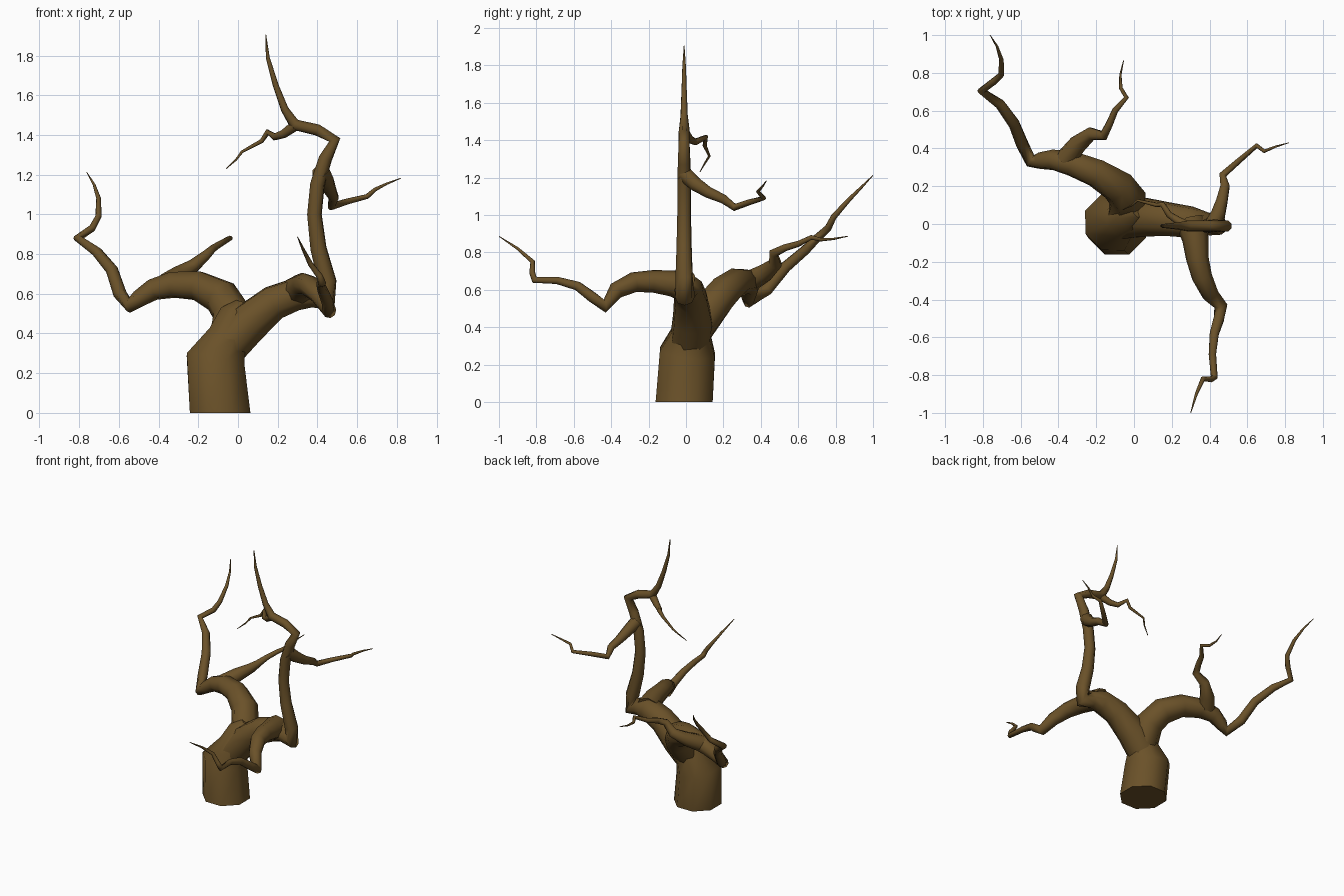
import bpy, bmesh, math
from mathutils import Vector

bark = bpy.data.materials.new("brown bark")
bark.diffuse_color = (0.145, 0.083, 0.022, 1)


def limb(name, pts, sides=8):
    """Sweep a ring along points given as (x, y, z, radius)."""
    bm = bmesh.new()
    pos = [Vector(p[:3]) for p in pts]
    n = len(pos)
    side = Vector((0.92, 0.38, 0.05))
    rings = []
    for i, p in enumerate(pos):
        a = (p - pos[i - 1]).normalized() if i else Vector()
        b = (pos[i + 1] - p).normalized() if i < n - 1 else Vector()
        t = (a + b).normalized()
        if i == 0 and p.z == 0:
            t = Vector((0, 0, 1))            # flat foot on the ground
        side = side - t * side.dot(t)
        if side.length < 0.05:
            side = t.orthogonal()
        side.normalize()
        up = t.cross(side)
        ring = []
        for k in range(sides):
            ang = 2 * math.pi * k / sides
            ring.append(bm.verts.new(p + (side * math.cos(ang) + up * math.sin(ang)) * pts[i][3]))
        rings.append(ring)
    for r0, r1 in zip(rings, rings[1:]):
        for k in range(sides):
            j = (k + 1) % sides
            bm.faces.new((r0[k], r0[j], r1[j], r1[k]))
    bm.faces.new(rings[0][::-1])
    bm.faces.new(rings[-1])
    me = bpy.data.meshes.new(name)
    bm.to_mesh(me)
    bm.free()
    me.materials.append(bark)
    ob = bpy.data.objects.new(name, me)
    bpy.context.collection.objects.link(ob)
    for f in me.polygons:
        f.use_smooth = len(f.vertices) == 4
    return ob


# trunk, narrowing into the fork
limb("trunk", [(-.09, -.01, 0, .165), (-.113, .008, .265, .16),
               (-.055, .03, .375, .108), (-.005, .06, .48, .1), (.03, .08, .54, .05)])

# right bough that turns into the tall upright stem
limb("right_bough", [(-.07, .02, .32, .11), (.04, .035, .44, .11), (.18, .025, .555, .092),
                     (.3, .01, .6, .085), (.39, 0, .59, .062), (.455, -.005, .56, .053),
                     (.45, -.01, .66, .048), (.405, -.01, .83, .042), (.385, -.01, 1.0, .038),
                     (.4, -.01, 1.15, .038), (.44, -.01, 1.28, .035), (.487, -.01, 1.375, .032),
                     (.4, -.01, 1.425, .03), (.285, -.01, 1.452, .03), (.235, -.01, 1.53, .02),
                     (.19, -.01, 1.65, .015), (.15, -.01, 1.79, .01), (.14, -.01, 1.905, .002)])

# left bough reaching to the back left
limb("left_bough", [(-.05, .03, .36, .1), (-.03, .13, .5, .098), (-.085, .2, .585, .092),
                    (-.2, .27, .64, .078), (-.33, .32, .645, .068), (-.43, .34, .62, .055),
                    (-.5, .335, .575, .044), (-.548, .335, .54, .036), (-.595, .43, .6, .034),
                    (-.635, .53, .72, .031), (-.71, .635, .81, .027), (-.808, .705, .88, .022),
                    (-.735, .76, .93, .019), (-.703, .79, .99, .016), (-.702, .87, 1.08, .012),
                    (-.725, .94, 1.15, .007), (-.762, 1.0, 1.212, .002)])

# branch to the front
limb("front_branch", [(.3, .02, .61, .085), (.325, -.08, .635, .07), (.335, -.18, .645, .06),
                      (.36, -.28, .64, .054), (.405, -.375, .595, .045), (.46, -.435, .513, .036),
                      (.45, -.5, .56, .03), (.425, -.58, .62, .026), (.415, -.69, .65, .021),
                      (.425, -.81, .652, .019), (.41, -.822, .69, .016), (.365, -.82, .75, .013),
                      (.33, -.9, .82, .008), (.3, -1.0, .886, .002)])

# twig on the left bough
limb("left_twig", [(-.36, .34, .645, .06), (-.3, .42, .69, .05), (-.225, .478, .74, .036),
                   (-.16, .468, .795, .026), (-.13, .53, .825, .02), (-.1, .6, .845, .017),
                   (-.04, .67, .88, .013), (-.07, .72, .868, .01), (-.072, .79, .872, .006),
                   (-.055, .866, .886, .002)])

# twig on the upright stem, towards the back
limb("stem_twig", [(.415, -.01, 1.22, .045), (.445, .05, 1.165, .04), (.465, .12, 1.12, .032),
                   (.482, .2, 1.085, .026), (.47, .26, 1.04, .02), (.55, .33, 1.065, .016),
                   (.65, .415, 1.09, .013), (.69, .385, 1.125, .01), (.75, .41, 1.155, .006),
                   (.82, .43, 1.182, .002)])

# small twig near the crown
limb("crown_twig", [(.285, -.01, 1.445, .027), (.23, .02, 1.405, .022), (.185, .05, 1.39, .018),
                    (.15, .105, 1.415, .015), (.12, .1, 1.37, .011), (.02, .125, 1.315, .007),
                    (-.01, .1, 1.275, .005), (-.06, .075, 1.23, .002)])
